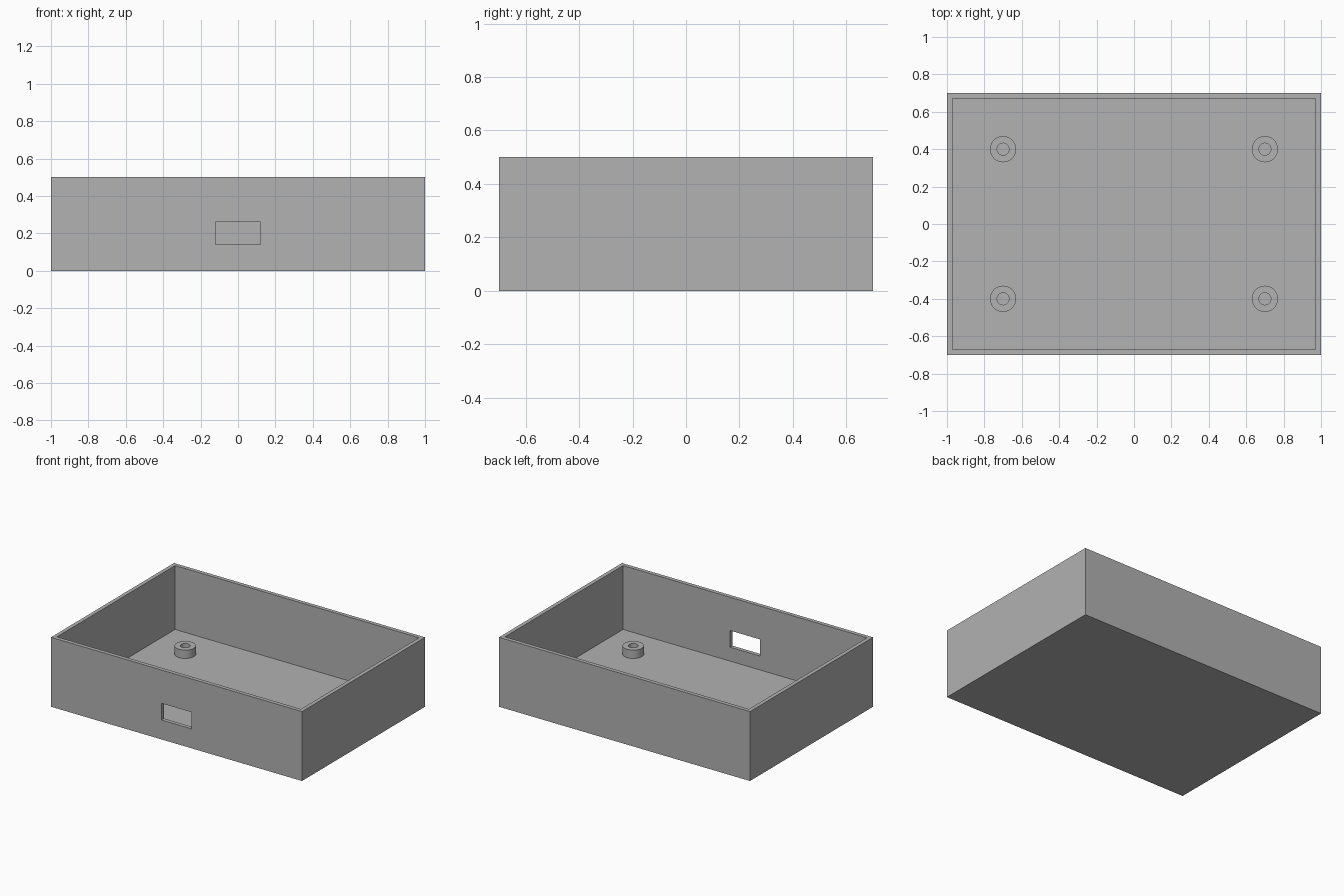
import bpy, bmesh
from mathutils import Matrix, Vector

cube = bpy.data.objects.get("Cube")
if cube:
    bpy.data.objects.remove(cube, do_unlink=True)

LENGTH, DEPTH, HEIGHT, WALL = 2.0, 1.4, 0.5, 0.04

grey = bpy.data.materials.new("plain_grey")
grey.use_nodes = True
grey.diffuse_color = (0.445, 0.445, 0.445, 1)
grey.node_tree.nodes["Principled BSDF"].inputs["Base Color"].default_value = grey.diffuse_color


def make_object(name, bm):
    bmesh.ops.recalc_face_normals(bm, faces=bm.faces)
    mesh = bpy.data.meshes.new(name)
    bm.to_mesh(mesh)
    bm.free()
    mesh.materials.append(grey)
    obj = bpy.data.objects.new(name, mesh)
    bpy.context.collection.objects.link(obj)
    return obj


def box(name, size, centre, hollow=False):
    bm = bmesh.new()
    bmesh.ops.create_cube(bm, size=1, matrix=Matrix.Translation(centre) @ Matrix.Diagonal((*size, 1)))
    if hollow:
        # Inset the top into a rim, then push it down to the floor
        top = max(bm.faces, key=lambda f: f.calc_center_median().z)
        bmesh.ops.inset_region(bm, faces=[top], thickness=WALL)
        inner = bmesh.ops.extrude_discrete_faces(bm, faces=[top])["faces"][0]
        bmesh.ops.translate(bm, verts=inner.verts, vec=(0, 0, WALL - size[2]))
    return make_object(name, bm)


# Open tray with a thin wall and floor
tray = box("tray", (LENGTH, DEPTH, HEIGHT), Vector((0, 0, HEIGHT / 2)), hollow=True)

# Rectangular port opening through the front wall
cutter = box("port_cutter", (0.24, 4 * WALL, 0.12), Vector((0, -DEPTH / 2 + WALL / 2, 0.2)))
cutter.hide_render = True
cutter.hide_set(True)
cut = tray.modifiers.new("port_opening", "BOOLEAN")
cut.operation, cut.solver, cut.object = "DIFFERENCE", "EXACT", cutter


def standoff(name, x, y, outer=0.07, inner=0.032, height=0.06, sides=64):
    # Spin a rectangular section into a hollow post
    bm = bmesh.new()
    section = [bm.verts.new((r, 0, z)) for r, z in
               ((inner, 0), (outer, 0), (outer, height), (inner, height))]
    edges = [bm.edges.new((section[i], section[(i + 1) % 4])) for i in range(4)]
    bmesh.ops.spin(bm, geom=section + edges, cent=(0, 0, 0), axis=(0, 0, 1),
                   angle=6.283185307, steps=sides, use_merge=True)
    bmesh.ops.remove_doubles(bm, verts=bm.verts, dist=0.0001)
    obj = make_object(name, bm)
    obj.location = (x, y, WALL)
    return obj


# Four mounting posts on the floor
posts = [standoff(f"{row}_{side}_standoff", x, y)
         for row, y in (("front", -0.4), ("back", 0.4))
         for side, x in (("right", -0.7), ("left", 0.7))]

bpy.ops.object.select_all(action="DESELECT")
for post in posts:
    post.select_set(True)
bpy.context.view_layer.objects.active = posts[0]
bpy.ops.object.shade_smooth_by_angle()
